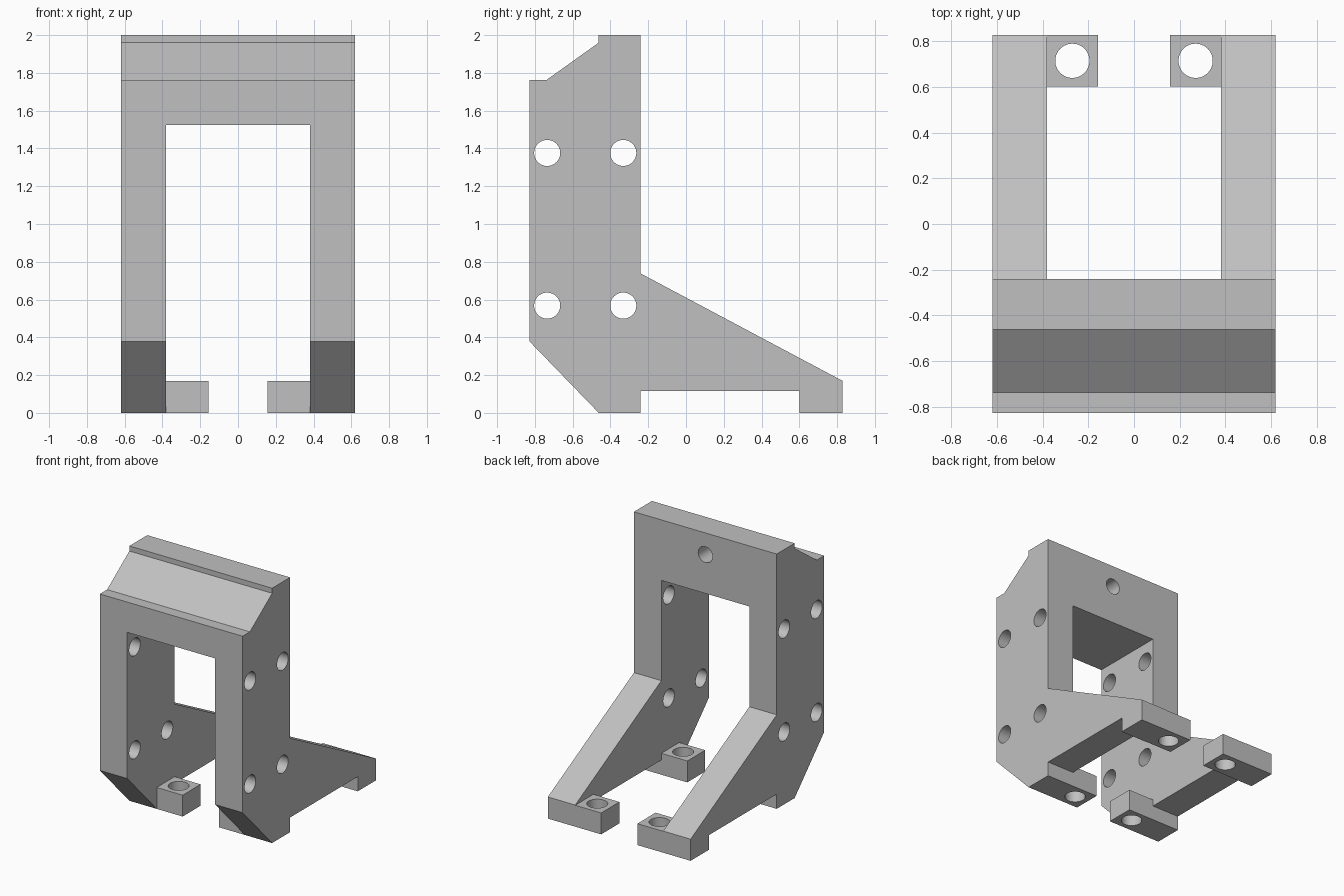
import bpy
import bmesh
from math import pi
from mathutils import Matrix, Vector

cube = bpy.data.objects.get("Cube")
if cube:
    bpy.data.objects.remove(cube, do_unlink=True)

grey = bpy.data.materials.new("plain grey")
grey.use_nodes = True
COLOUR = (0.53, 0.53, 0.53, 1)
grey.diffuse_color = COLOUR
grey.node_tree.nodes["Principled BSDF"].inputs["Base Color"].default_value = COLOUR

HALF, INNER, TAB = 0.62, 0.382, 0.157   # x of outer wall, inner wall, tab end
SIDES = (-1, 1)


def finish(bm, name):
    bmesh.ops.recalc_face_normals(bm, faces=bm.faces)
    mesh = bpy.data.meshes.new(name)
    bm.to_mesh(mesh)
    bm.free()
    mesh.materials.append(grey)
    obj = bpy.data.objects.new(name, mesh)
    bpy.context.collection.objects.link(obj)
    return obj


def box(name, low, high):
    bm = bmesh.new()
    low, high = Vector(low), Vector(high)
    bmesh.ops.create_cube(bm, size=1, matrix=Matrix.Translation((low + high) / 2)
                          @ Matrix.Diagonal((*(high - low), 1)))
    return finish(bm, name)


def drill(bm, centre, radius, length, axis):
    turn = {"X": Matrix.Rotation(pi / 2, 4, "Y"),
            "Y": Matrix.Rotation(pi / 2, 4, "X"),
            "Z": Matrix.Identity(4)}[axis]
    bmesh.ops.create_cone(bm, cap_ends=True, segments=48, radius1=radius,
                          radius2=radius, depth=length,
                          matrix=Matrix.Translation(centre) @ turn)


def combine(target, tool, operation):
    mod = target.modifiers.new(tool.name, "BOOLEAN")
    mod.operation, mod.solver, mod.object = operation, "EXACT", tool
    tool.hide_render = True
    tool.hide_set(True)
    tool.display_type = "WIRE"


# Bracket body: side profile (y, z) extruded across the full width
profile = [(-0.828, 0.378), (-0.462, 0), (-0.24, 0), (-0.24, 0.115),
           (0.6, 0.115), (0.6, 0), (0.828, 0), (0.828, 0.17),
           (-0.24, 0.738), (-0.24, 2), (-0.462, 2), (-0.462, 1.96),
           (-0.738, 1.763), (-0.828, 1.763)]
bm = bmesh.new()
face = bm.faces.new([bm.verts.new((-HALF, y, z)) for y, z in profile])
swept = bmesh.ops.extrude_face_region(bm, geom=[face])["geom"]
bmesh.ops.translate(bm, vec=(2 * HALF, 0, 0),
                    verts=[v for v in swept if isinstance(v, bmesh.types.BMVert)])
body = finish(bm, "bracket_body")

# Central opening between the two side walls
combine(body, box("opening_cutter", (-INNER, -1, -1), (INNER, 1, 1.525)), "DIFFERENCE")

# Foot tabs reaching inward, front and back
for where, y0, y1 in (("front", -0.462, -0.24), ("back", 0.602, 0.828)):
    for side, label in zip(SIDES, ("right", "left")):
        xs = sorted((side * TAB, side * (INNER + 0.1)))
        tab = box(f"{where}_{label}_tab", (xs[0], y0, 0), (xs[1], y1, 0.168))
        combine(body, tab, "UNION")

# Bolt holes: through the walls, through the tabs, and a blind one in the back
bm = bmesh.new()
for side in SIDES:
    for y in (-0.735, -0.332):
        for z in (0.568, 1.376):
            drill(bm, (side * 0.5, y, z), 0.069, 0.4, "X")
    for y in (-0.35, 0.715):
        drill(bm, (side * 0.27, y, 0.08), 0.075, 0.4, "Z")
drill(bm, (0, -0.24, 1.83), 0.062, 0.5, "Y")
combine(body, finish(bm, "hole_cutters"), "DIFFERENCE")

# Bake the cuts, then drop the helpers
depsgraph = bpy.context.evaluated_depsgraph_get()
baked = bpy.data.meshes.new_from_object(body.evaluated_get(depsgraph))
helpers = [m.object for m in body.modifiers]
body.modifiers.clear()
body.data = baked
for helper in helpers:
    bpy.data.objects.remove(helper, do_unlink=True)

# Smooth hole walls with sharp edges elsewhere
bpy.ops.object.select_all(action="DESELECT")
body.select_set(True)
bpy.context.view_layer.objects.active = body
bpy.ops.object.shade_smooth_by_angle(angle=pi / 6)
